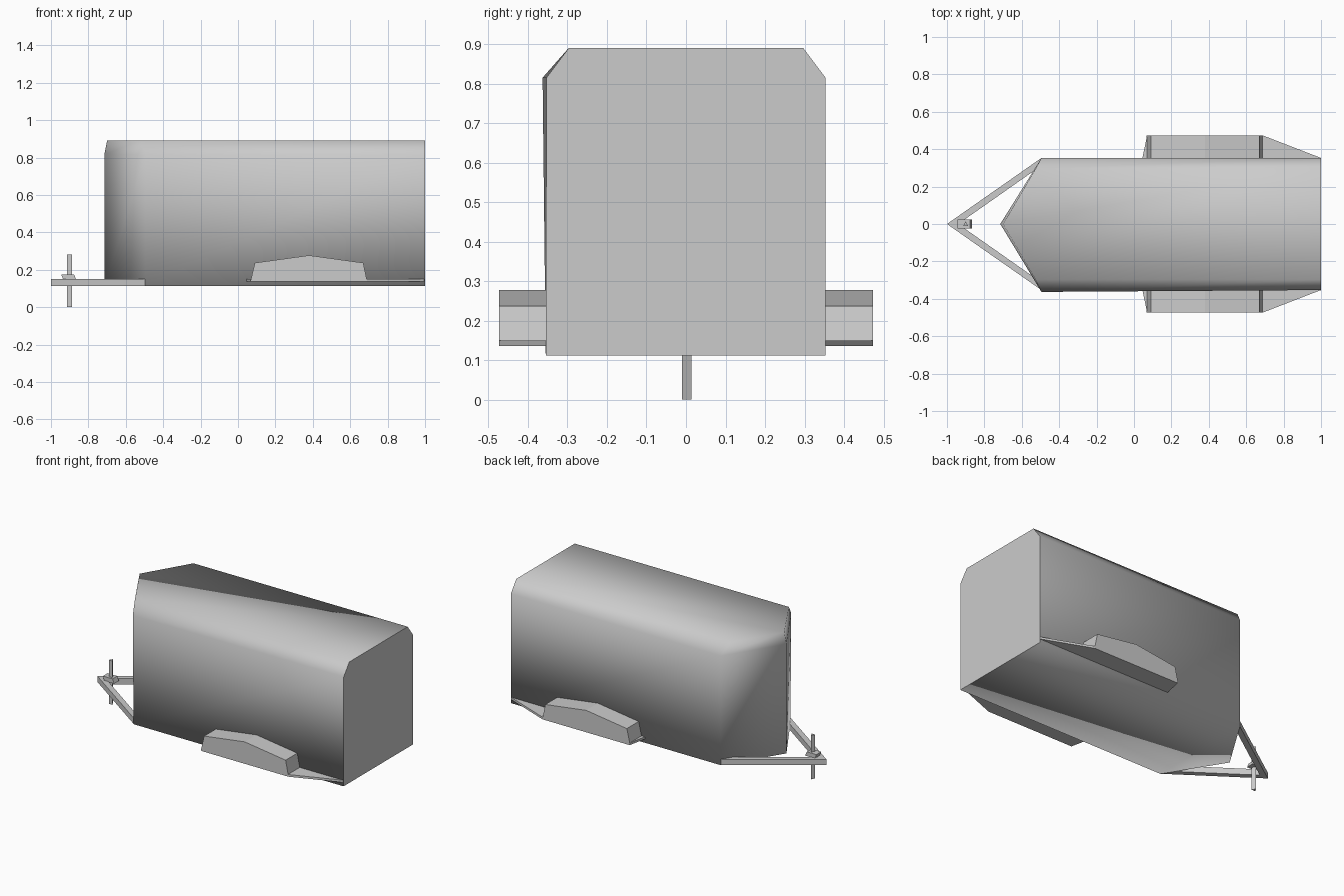
import bpy
import bmesh

default = bpy.data.objects.get("Cube")
if default:
    bpy.data.objects.remove(default)

GREY = (0.6, 0.6, 0.6, 1.0)
grey = bpy.data.materials.new("light grey metal")
grey.use_nodes = True
grey.diffuse_color = GREY
grey.node_tree.nodes["Principled BSDF"].inputs["Base Color"].default_value = GREY


def finish(name, bm):
    """Turn a bmesh into a named grey object."""
    bmesh.ops.recalc_face_normals(bm, faces=bm.faces[:])
    mesh = bpy.data.meshes.new(name)
    bm.to_mesh(mesh)
    bm.free()
    mesh.materials.append(grey)
    obj = bpy.data.objects.new(name, mesh)
    bpy.context.collection.objects.link(obj)
    return obj


def loft(bm, rings):
    """Skin closed rings of equal length and cap both ends."""
    loops = [[bm.verts.new(p) for p in ring] for ring in rings]
    n = len(loops[0])
    for a, b in zip(loops, loops[1:]):
        for i in range(n):
            j = (i + 1) % n
            bm.faces.new((a[i], a[j], b[j], b[i]))
    bm.faces.new(loops[0])
    bm.faces.new(loops[-1])


def plan_prism(name, outline, z0, z1):
    """Extrude an outline in the ground plane upwards."""
    bm = bmesh.new()
    loft(bm, [[(x, y, z) for x, y in outline] for z in (z0, z1)])
    return finish(name, bm)


# Cargo box: stacked plan outlines with a wedge nose and narrowed roof
def box_outline(z, nose, shoulder, left, right):
    return [(1, -right, z), (1, left, z), (shoulder, left, z),
            (nose, 0, z), (shoulder, -right, z)]


waist = box_outline(0.815, -0.715, -0.495, 0.353, 0.353)
waist[-1] = (-0.495, -0.363, 0.815)
bm = bmesh.new()
loft(bm, [box_outline(0.112, -0.715, -0.495, 0.353, 0.355),
          waist,
          box_outline(0.89, -0.70, -0.525, 0.297, 0.297)])
for face in bm.faces:
    face.smooth = True
# Flat rear door panel with crisp edges
for face in bm.faces:
    if all(v.co.x > 0.99 for v in face.verts):
        face.smooth = False
        for edge in face.edges:
            edge.smooth = all(v.co.z > 0.8 and v.co.z < 0.83 for v in edge.verts)
finish("cargo_box", bm)

# Wheel covers and the side plates beneath them
arch = [(0.067, 0.14), (0.09, 0.237), (0.38, 0.277), (0.67, 0.237), (0.69, 0.14)]
for side, label in ((1, "left"), (-1, "right")):
    bm = bmesh.new()
    loft(bm, [[(x, side * y, z) for x, z in arch] for y in (0.34, 0.473)])
    finish("wheel_cover_" + label, bm)
    plate = [(0.045, 0.34), (0.045, 0.353), (0.07, 0.473),
             (0.69, 0.473), (1, 0.353), (1, 0.34)]
    plan_prism("side_plate_" + label, [(x, side * y) for x, y in plate], 0.136, 0.15)

# Drawbar: two beams meeting at the hitch point
for side, label in ((1, "left"), (-1, "right")):
    beam = [(-1, 0), (-0.495, 0.353), (-0.495, 0.312), (-0.94, 0)]
    plan_prism("drawbar_" + label, [(x, side * y) for x, y in beam], 0.112, 0.15)

# Jack clamp with a sloped rear end
bm = bmesh.new()
clamp = [(-0.935, 0.147), (-0.945, 0.175), (-0.877, 0.175), (-0.865, 0.147)]
loft(bm, [[(x, y, z) for x, z in clamp] for y in (-0.024, 0.024)])
finish("jack_clamp", bm)

# Three-sided jack post reaching the ground
plan_prism("jack_post", [(-0.913, -0.01), (-0.887, -0.01), (-0.9, 0.014)], 0, 0.282)
